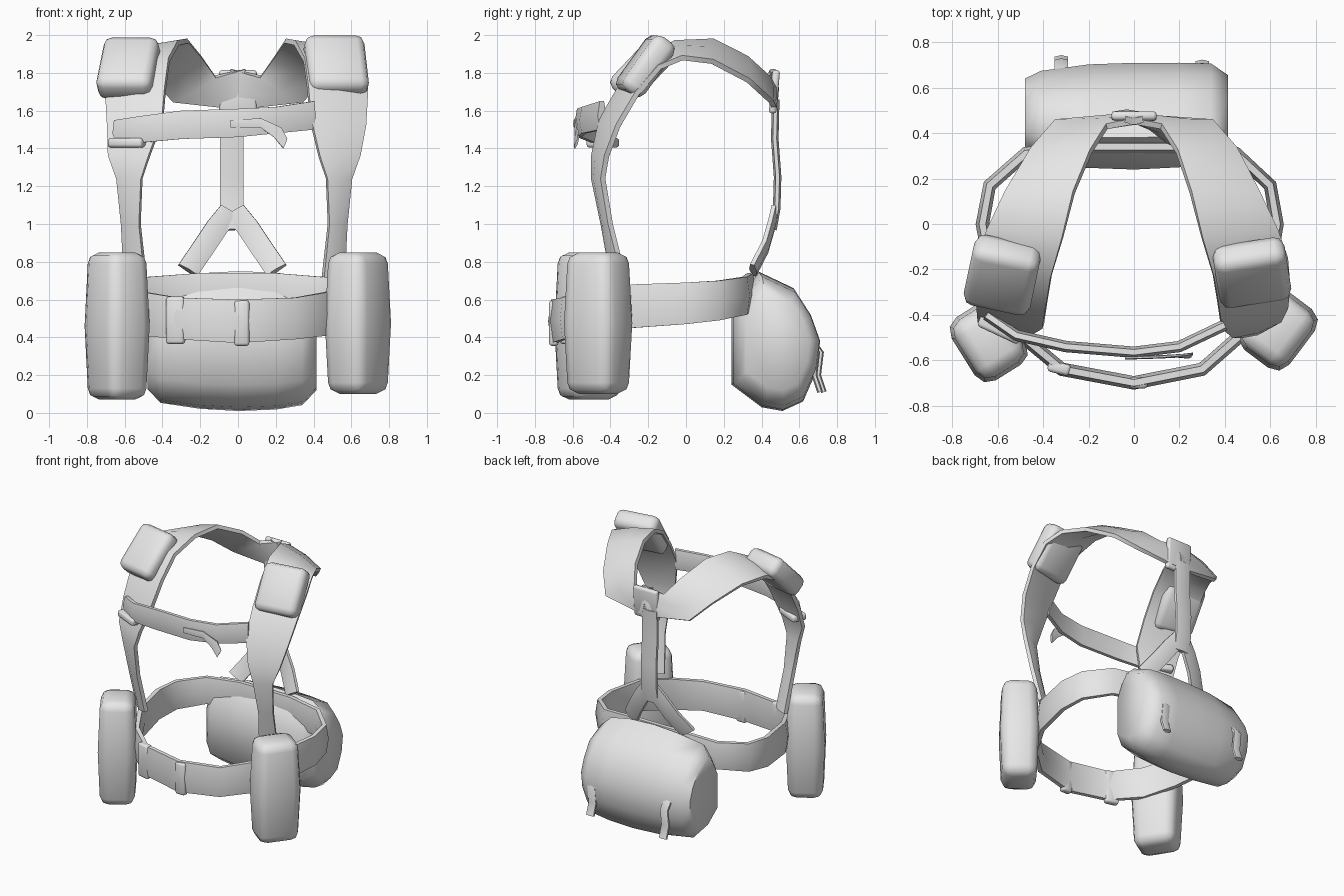
import bpy, bmesh, math
from mathutils import Vector, Matrix, Euler

cube = bpy.data.objects.get("Cube")
if cube:
    bpy.data.objects.remove(cube, do_unlink=True)

GREY = (0.8, 0.8, 0.8, 1)
mat = bpy.data.materials.new("webbing_grey")
mat.use_nodes = True
mat.diffuse_color = GREY
mat.node_tree.nodes["Principled BSDF"].inputs["Base Color"].default_value = GREY


def finish(name, bm):
    bmesh.ops.recalc_face_normals(bm, faces=bm.faces)
    me = bpy.data.meshes.new(name)
    bm.to_mesh(me)
    bm.free()
    me.materials.append(mat)
    ob = bpy.data.objects.new(name, me)
    bpy.context.collection.objects.link(ob)
    bpy.ops.object.select_all(action="DESELECT")
    ob.select_set(True)
    bpy.context.view_layer.objects.active = ob
    bpy.ops.object.shade_smooth_by_angle(angle=math.radians(60))
    return ob


def loft(name, rings, closed=False):
    """Skin a series of equal point rings, capped or joined end to end."""
    bm = bmesh.new()
    vs = [[bm.verts.new(p) for p in r] for r in rings]
    n, m = len(vs), len(vs[0])
    for i in range(n if closed else n - 1):
        a, b = vs[i], vs[(i + 1) % n]
        for j in range(m):
            k = (j + 1) % m
            bm.faces.new((a[j], a[k], b[k], b[j]))
    if not closed:
        bm.faces.new(vs[0])
        bm.faces.new(vs[-1])
    return finish(name, bm)


def strap(name, edges, thick, closed=False):
    """Padded webbing through pairs of edge points, thickest along the middle."""
    edges = [(Vector(a), Vector(b)) for a, b in edges]
    mids = [(a + b) / 2 for a, b in edges]
    n = len(edges)
    rings = []
    for i, (a, b) in enumerate(edges):
        if closed:
            t = mids[(i + 1) % n] - mids[i - 1]
        else:
            t = mids[min(i + 1, n - 1)] - mids[max(i - 1, 0)]
        nrm = (b - a).cross(t).normalized() * thick / 2
        rings.append([a + nrm / 2, mids[i] + nrm, b + nrm / 2,
                      b - nrm / 2, mids[i] - nrm, a - nrm / 2])
    return loft(name, rings, closed)


def puff(name, loc, size, rot=(0, 0, 0), bevel=0.04, bulge=0.0):
    """Soft box: bevelled, with the middle swollen slightly."""
    bm = bmesh.new()
    bmesh.ops.create_cube(bm, size=1)
    bmesh.ops.scale(bm, vec=size, verts=bm.verts)
    bmesh.ops.bevel(bm, geom=bm.edges[:], offset=bevel, segments=2,
                    profile=0.5, affect="EDGES")
    if bulge:
        long_edges = [e for e in bm.edges
                      if abs(e.verts[0].co.z - e.verts[1].co.z) > size[2] * 0.5]
        bmesh.ops.subdivide_edges(bm, edges=long_edges, cuts=1)
        for v in bm.verts:
            s = 1 + bulge * (1 - abs(2 * v.co.z / size[2]))
            v.co.x *= s
            v.co.y *= s
    m = Matrix.Translation(loc) @ Euler([math.radians(r) for r in rot]).to_matrix().to_4x4()
    bm.transform(m)
    return finish(name, bm)


# Waist belt: half outline (x, y, low z, high z), mirrored into a ring
half = [(0, -.70, .37, .60), (.3, -.64, .39, .61), (.47, -.49, .41, .64),
        (.58, -.28, .45, .68), (.63, 0, .47, .69), (.60, .17, .49, .70),
        (.45, .31, .52, .72), (.2, .34, .55, .74), (0, .34, .56, .74)]
ring = half + [(-x * 1.06, y, lo, hi) for x, y, lo, hi in half[-2:0:-1]]
strap("waist_belt", [((x, y, lo), (x, y, hi)) for x, y, lo, hi in ring], .06, True)
puff("belt_keeper_right", (-.33, -.635, .49), (.10, .05, .25), (0, 0, -14), .015)
puff("belt_keeper_centre", (.02, -.70, .475), (.08, .05, .24), (0, 0, 0), .015)

# Shoulder straps: inner and outer edge, from the belt over the shoulder to the back
harness = [((.45, -.39, .72), (.56, -.33, .72)), ((.48, -.44, 1.0), (.575, -.40, 1.0)),
           ((.47, -.49, 1.24), (.60, -.44, 1.24)), ((.43, -.49, 1.36), (.645, -.42, 1.36)),
           ((.385, -.45, 1.55), (.675, -.36, 1.52)), ((.37, -.35, 1.72), (.685, -.26, 1.69)),
           ((.35, -.23, 1.87), (.675, -.14, 1.83)), ((.30, -.06, 1.96), (.63, -.02, 1.88)),
           ((.25, .14, 1.97), (.55, .14, 1.86)), ((.19, .32, 1.88), (.45, .33, 1.76)),
           ((.12, .43, 1.78), (.345, .45, 1.65)), ((-.04, .46, 1.82), (.03, .47, 1.61))]
for side, sx in (("left", 1), ("right", -1)):
    edges = []
    for i, pair in enumerate(harness):
        shift = .04 if sx < 0 and i < 4 else 0.015 if sx < 0 and i < 9 else 0
        edges.append([((x + shift) * sx, y, z) for x, y, z in pair])
    strap("shoulder_strap_" + side, edges, .055)

# Shoulder pads
puff("shoulder_pad_left", (.52, -.215, 1.835), (.32, .345, .14), (54, 0, 9), .045)
puff("shoulder_pad_right", (-.58, -.225, 1.825), (.30, .355, .15), (46, 0, -12), .045)

# Chest strap with its loose tail and end loop
chest = [(-.65, -.40, 1.42, 1.55), (-.52, -.49, 1.43, 1.57), (-.3, -.54, 1.45, 1.60),
         (0, -.565, 1.46, 1.61), (.2, -.54, 1.48, 1.62), (.40, -.445, 1.50, 1.65)]
strap("chest_strap", [((x, y, lo), (x, y, hi)) for x, y, lo, hi in chest], .05)
strap("chest_strap_tail", [((-.04, -.59, 1.51), (-.04, -.59, 1.55)),
                           ((.12, -.585, 1.51), (.12, -.585, 1.56)),
                           ((.19, -.585, 1.46), (.23, -.575, 1.51)),
                           ((.24, -.59, 1.40), (.26, -.57, 1.45))], .015)
puff("chest_strap_loop", (-.58, -.44, 1.43), (.20, .11, .05), (0, 0, -25), .015)

# Back strap: stem, fork and junction plate
stem = [(.475, 1.66), (.47, 1.45), (.485, 1.25), (.48, 1.08), (.46, .97)]
strap("back_strap", [((-.095, y, z), (.03, y, z)) for y, z in stem], .04)
for side, sx in (("left", 1), ("right", -1)):
    fork = [(.01, .475, 1.07), (.08, .455, .985), (.15, .425, .88), (.235, .36, .755)]
    strap("back_fork_" + side,
          [((-.03 + sx * (x - .05), y, z - .03), (-.03 + sx * (x + .05), y - .01, z + .03))
           for x, y, z in fork], .045)
puff("back_junction", (0, .468, 1.70), (.20, .04, .23), (-5, 0, 0), .015)

# Hip pouches
puff("hip_pouch_left", (.635, -.465, .475), (.235, .285, .75), (0, 0, -37), .06, .13)
puff("hip_pouch_right", (-.64, -.515, .46), (.235, .29, .78), (0, 0, 32), .06, .13)

# Rear pack: side profile (y, z) swept across x, shrinking to the ends
profile = [(.24, .15), (.24, .52), (.31, .66), (.38, .75), (.57, .66), (.66, .52),
           (.71, .38), (.69, .22), (.62, .06), (.51, .01), (.40, .03)]
stations = [(-.48, .70, .0), (-.41, .89, -.01), (-.2, .97, 0), (0, 1, 0),
            (.2, .98, .005), (.34, .92, .015), (.415, .72, .01)]
loft("rear_pack", [[(x, .48 + (y - .48) * s + dy, .40 + (z - .40) * s) for y, z in profile]
                   for x, s, dy in stations])

# Hanging tabs on the rear pack
for side, cx, dy in (("left", .30, -.02), ("right", -.32, 0)):
    strap("pack_tab_" + side, [((cx - .03, y + dy, z), (cx + .03, y + dy, z)) for y, z in
                               ((.67, .38), (.715, .32), (.70, .20), (.73, .11))], .03)
